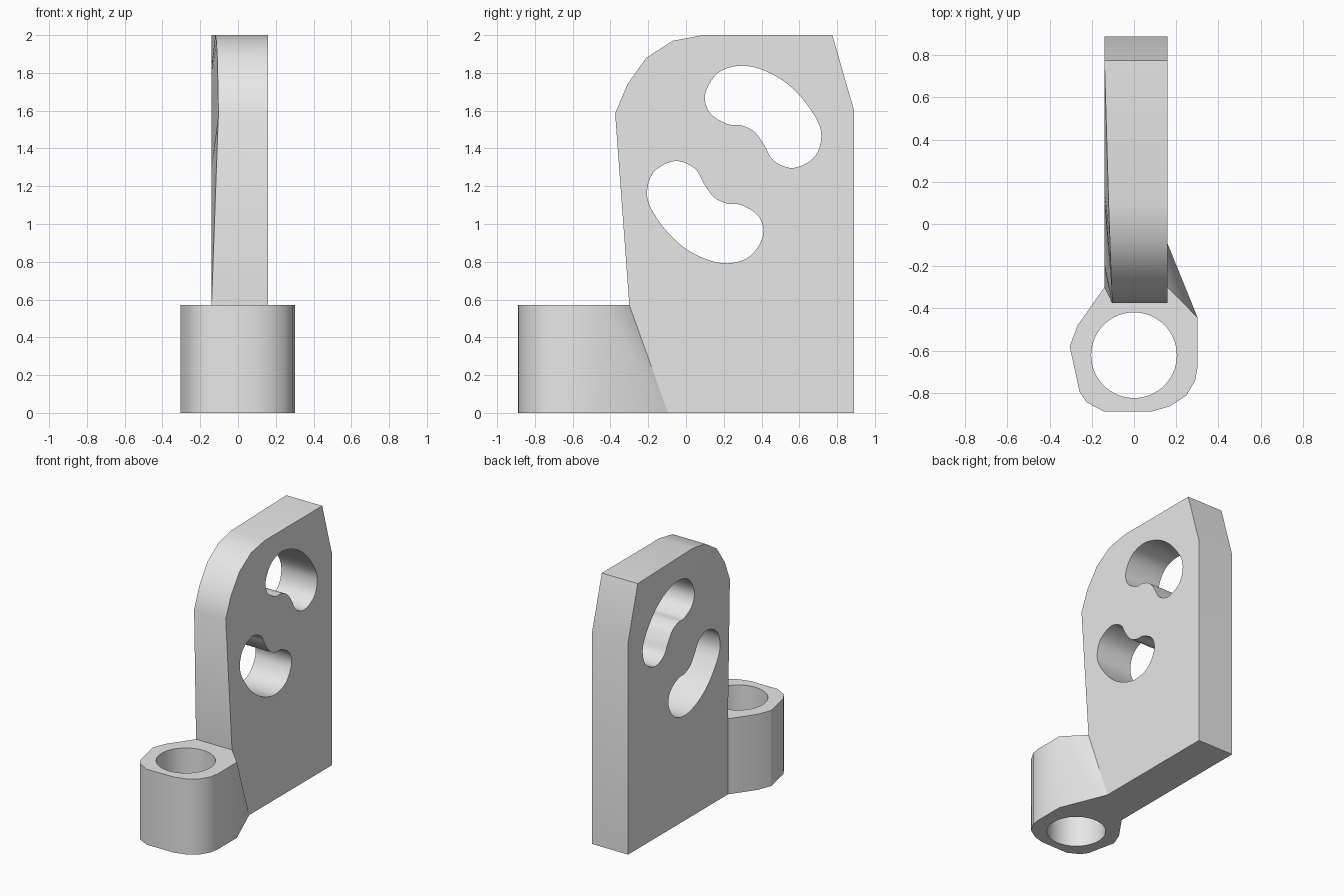
import bpy
import bmesh
from math import cos, sin, tau, radians
from mathutils import Vector

cube = bpy.data.objects.get("Cube")
if cube:
    bpy.data.objects.remove(cube, do_unlink=True)

# One plain grey for the whole casting
grey = bpy.data.materials.new("plain_grey")
grey.use_nodes = True
colour = (0.8, 0.8, 0.8, 1)
grey.diffuse_color = colour
grey.node_tree.nodes["Principled BSDF"].inputs["Base Color"].default_value = colour


def loft(name, start, end):
    """Closed solid between two matching outlines, walls split into triangles if bent."""
    bm = bmesh.new()
    a = [bm.verts.new(p) for p in start]
    b = [bm.verts.new(p) for p in end]
    bm.faces.new(a)
    bm.faces.new(b)
    for i in range(len(a)):
        j = (i + 1) % len(a)
        twist = (a[j].co - a[i].co).cross(b[i].co - a[i].co).dot(b[j].co - a[i].co)
        if abs(twist) > 1e-5:
            bm.faces.new((a[i], a[j], b[i]))
            bm.faces.new((a[j], b[j], b[i]))
        else:
            bm.faces.new((a[i], a[j], b[j], b[i]))
    bmesh.ops.recalc_face_normals(bm, faces=bm.faces)
    mesh = bpy.data.meshes.new(name)
    bm.to_mesh(mesh)
    bm.free()
    mesh.materials.append(grey)
    obj = bpy.data.objects.new(name, mesh)
    bpy.context.collection.objects.link(obj)
    return obj


def side_loft(name, profile, x0, x1):
    return loft(name, [(x0, y, z) for y, z in profile], [(x1, y, z) for y, z in profile])


def activate(obj):
    bpy.ops.object.select_all(action="DESELECT")
    obj.select_set(True)
    bpy.context.view_layer.objects.active = obj


def cut(obj, cutter):
    cutter.hide_render = True
    mod = obj.modifiers.new("cut", "BOOLEAN")
    mod.operation = "DIFFERENCE"
    mod.solver = "EXACT"
    mod.object = cutter
    activate(obj)
    bpy.ops.object.modifier_apply(modifier=mod.name)
    bpy.data.objects.remove(cutter, do_unlink=True)


def smooth_loop(points, steps=5):
    """Closed rounded curve through the points."""
    pts = [Vector(p) for p in points]
    n = len(pts)
    out = []
    for i in range(n):
        p0, p1, p2, p3 = (pts[(i + k - 1) % n] for k in range(4))
        for s in range(steps):
            t = s / steps
            out.append(0.5 * (2 * p1 + (p2 - p0) * t + (2 * p0 - 5 * p1 + 4 * p2 - p3) * t**2
                              + (3 * p1 - p0 - 3 * p2 + p3) * t**3))
    return out


LEFT, RIGHT = 0.16, -0.14

# Upright plate with a rounded front shoulder
plate_profile = [(0.89, 0), (0.89, 1.6), (0.775, 2), (0.09, 2), (-0.07, 1.97),
                 (-0.21, 1.88), (-0.31, 1.74), (-0.375, 1.585), (-0.3, 0.57), (-0.3, 0)]
plate = side_loft("upright_plate", plate_profile, RIGHT, LEFT)

# Two kidney slots, the second turned half way round
kidney = smooth_loop([(0.29, 1.838), (0.42, 1.81), (0.545, 1.735), (0.65, 1.62), (0.715, 1.49),
                      (0.685, 1.36), (0.57, 1.297), (0.465, 1.335), (0.413, 1.42), (0.36, 1.49),
                      (0.29, 1.523), (0.217, 1.53), (0.125, 1.59), (0.102, 1.69), (0.17, 1.8)])
turned = [(0.51 - y, 2.63 - z) for y, z in kidney]
for slot in (kidney, turned):
    cut(plate, side_loft("slot_cutter", slot, -0.5, 0.5))

# Slight draft on the right side of the shoulder
bm = bmesh.new()
bm.from_mesh(plate.data)
bmesh.ops.triangulate(bm, faces=[f for f in bm.faces if f.normal.x < -0.99])
for v in bm.verts:
    on_shoulder = any((v.co.yz - Vector(p)).length < 0.002 for p in plate_profile[3:8])
    if v.co.x < RIGHT + 0.001 and on_shoulder:
        v.co.x += 0.02 + 0.035 * (0.09 - v.co.y)
bm.to_mesh(plate.data)
bm.free()

# Collar at the foot, flaring into the plate on its left side
HEIGHT = 0.57
rim = [(-0.14, -0.3), (-0.267, -0.48), (-0.305, -0.58), (-0.258, -0.795), (-0.225, -0.845),
       (-0.14, -0.89), (0.087, -0.888), (0.168, -0.865), (0.248, -0.813), (0.29, -0.742),
       (0.302, -0.676), (0.302, -0.445)]
foot = [(x, y, 0) for x, y in rim] + [(LEFT, -0.095, 0)]
top = [(x, y, HEIGHT) for x, y in rim] + [(LEFT, -0.3, HEIGHT)]
collar = loft("pivot_collar", foot, top)

# Round bore through the collar
ring = [(0.203 * cos(tau * i / 64), -0.622 + 0.203 * sin(tau * i / 64)) for i in range(64)]
cut(collar, loft("bore_cutter", [(x, y, -0.5) for x, y in ring], [(x, y, 1) for x, y in ring]))

for part in (plate, collar):
    activate(part)
    bpy.ops.object.shade_smooth_by_angle(angle=radians(30))
